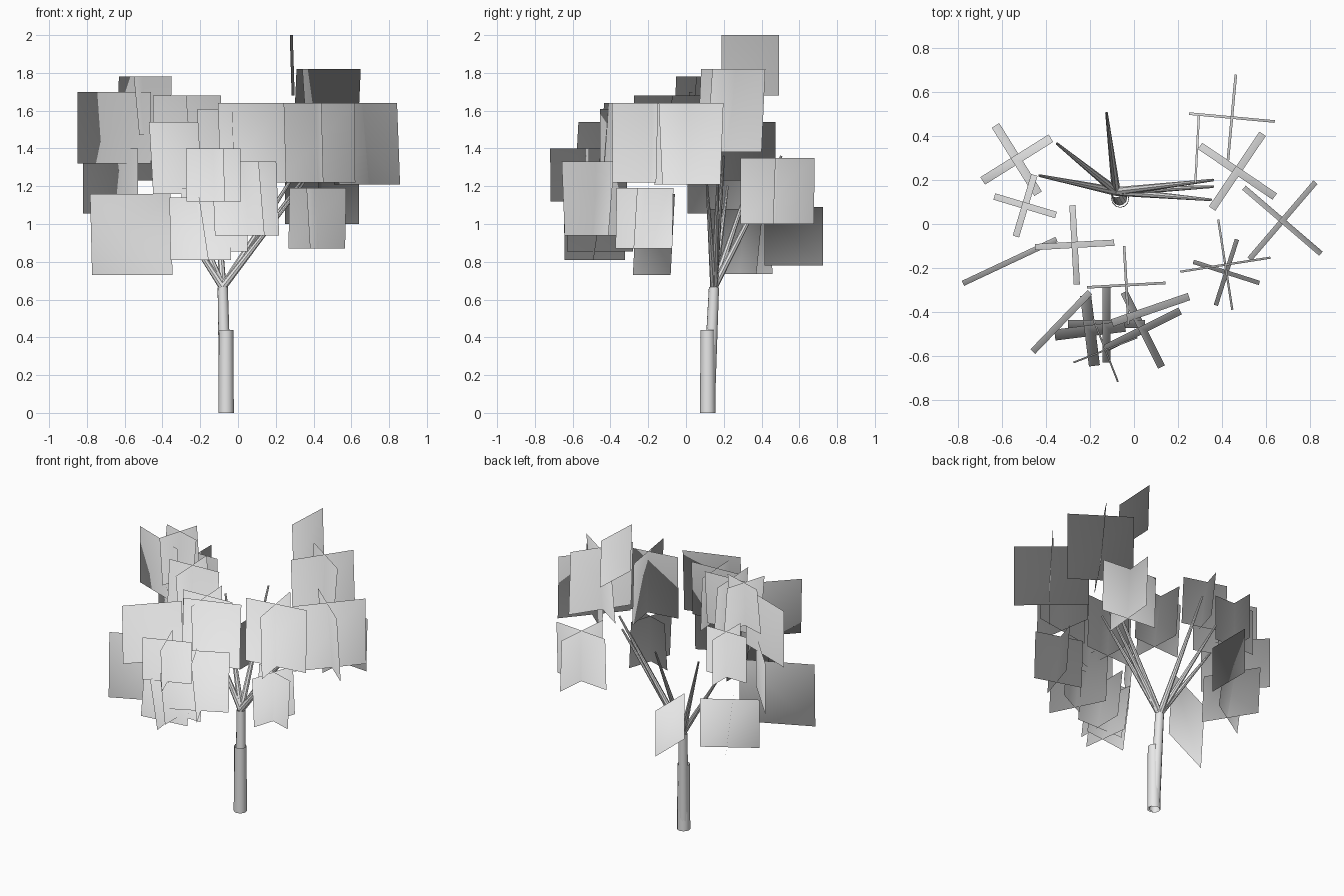
import bpy
from mathutils import Vector

cube = bpy.data.objects.get("Cube")
if cube:
    bpy.data.objects.remove(cube, do_unlink=True)

# Leaf shading normals radiate from this point on the trunk
crown_heart = Vector((-.03, .12, .5))


def make_material(name, colour):
    material = bpy.data.materials.new(name)
    material.use_nodes = True
    material.diffuse_color = colour
    shader = next(n for n in material.node_tree.nodes if n.type == "BSDF_PRINCIPLED")
    shader.inputs["Base Color"].default_value = colour
    return material


pale_grey = make_material("pale grey", (0.8, 0.8, 0.8, 1))


def limb(name, start, end, start_radius, end_radius, sides=10):
    """Tapered open tube between two points."""
    start, end = Vector(start), Vector(end)
    axis = end - start
    bpy.ops.mesh.primitive_cone_add(vertices=sides, radius1=start_radius,
                                    radius2=end_radius, depth=axis.length,
                                    end_fill_type="NOTHING",
                                    location=(start + end) / 2)
    obj = bpy.context.object
    obj.name = name
    obj.rotation_euler = axis.to_track_quat("Z", "Y").to_euler()
    obj.data.materials.append(pale_grey)
    bpy.ops.object.shade_smooth_by_angle()


def foliage(name, centre, half, bottom, top, lean=0.0, crossed=True):
    """Upright leaf card, or two cards crossing at right angles, softly shaded."""
    centre, half = Vector(centre), Vector(half)
    verts, faces = [], []
    for side in [half, half.orthogonal()] if crossed else [half]:
        n = len(verts)
        tilt = side.orthogonal().normalized() * lean / 2
        for u, v in ((-1, -1), (1, -1), (1, 1), (-1, 1)):
            point = centre + side * u + tilt * v
            verts.append(Vector((point.x, point.y, bottom if v < 0 else top)))
        # Wind each card so that it faces away from the trunk
        facing = (verts[n + 1] - verts[n]).cross(verts[n + 3] - verts[n])
        middle = (verts[n] + verts[n + 2]) / 2
        face = (n, n + 1, n + 2, n + 3)
        faces.append(face if facing.dot(middle - crown_heart) > 0 else face[::-1])
    mesh = bpy.data.meshes.new(name)
    mesh.from_pydata(verts, [], faces)
    mesh.materials.append(pale_grey)
    mesh.shade_smooth()
    mesh.normals_split_custom_set_from_vertices(
        [(v - crown_heart).normalized() for v in verts])
    bpy.context.collection.objects.link(bpy.data.objects.new(name, mesh))


# Trunk: thick lower sleeve and slimmer stem rising through it
limb("lower_trunk", (-.063, .115, 0), (-.063, .115, .44), .041, .038, 12)
fork = (-.081, .148, .665)
limb("upper_trunk", (-.065, .118, 0), fork, .034, .027, 12)

# Branches fanning out from the fork
tips = {
    "back_branch": (-.125, .505, 1.36),
    "back_right_branch": (-.35, .365, 1.3),
    "right_branch": (-.43, .22, 1.2),
    "left_branch_high": (.36, .2, 1.36),
    "left_branch_middle": (.36, .17, 1.26),
    "left_branch_low": (.35, .11, 1.22),
}
for name, tip in tips.items():
    limb(name, fork, tip, .02, .006, 8)

# Crossed leaf cards on the left side
foliage("left_back_upper_leaves", (.47, .24), (.17, -.115), 1.38, 1.82, .035)
foliage("left_back_lower_leaves", (.445, .484), (.195, -.018), 1.0, 1.35, .012)
foliage("left_outer_leaves", (.675, .015), (.15, .175), 1.21, 1.64, .025)
foliage("left_front_upper_leaves", (.415, -.185), (.205, .032), 1.22, 1.64, .01)
foliage("left_front_lower_leaves", (.42, -.22), (.15, -.048), .87, 1.19, .02)

# Crossed leaf cards at the front
foliage("front_upper_leaves", (-.035, -.278), (.178, .01), 1.25, 1.61, .012)
foliage("front_middle_leaves", (-.13, -.573), (.145, .057), 1.12, 1.4, .008)
foliage("front_left_leaves", (.04, -.48), (.17, .085), .94, 1.33, .035)
foliage("front_right_low_leaves", (-.2, -.485), (.16, .02), .81, 1.14, .05)
foliage("front_low_leaves", (-.125, -.455), (.175, 0), .855, 1.19, .038)

# Crossed leaf cards on the right side
foliage("right_inner_leaves", (-.27, -.095), (.18, .01), 1.32, 1.68, .028)
foliage("right_top_leaves", (-.495, .083), (.14, -.042), 1.47, 1.78, .03)
foliage("right_back_low_leaves", (-.533, .293), (.155, .097), .735, 1.08, .04)
foliage("right_back_leaves", (-.53, .325), (.15, 0), 1.23, 1.54)

# Single leaf cards
foliage("top_leaf", (.287, .34), (.008, .153), 1.68, 2.0, .01, False)
foliage("back_leaf", (-.28, .57), (0, .155), .78, 1.09, 0, False)
foliage("right_low_leaf", (-.565, -.17), (.213, .1), .73, 1.16, .025, False)
foliage("right_outer_leaf", (-.655, .09), (.195, -.073), 1.32, 1.7, 0, False)
foliage("right_thin_leaf", (-.675, .165), (.145, -.157), 1.055, 1.4, 0, False)
foliage("front_right_leaf", (-.33, -.445), (.13, .135), 1.16, 1.54, .03, False)
foliage("front_left_leaf", (.075, -.39), (.175, .06), 1.22, 1.64, .035, False)
